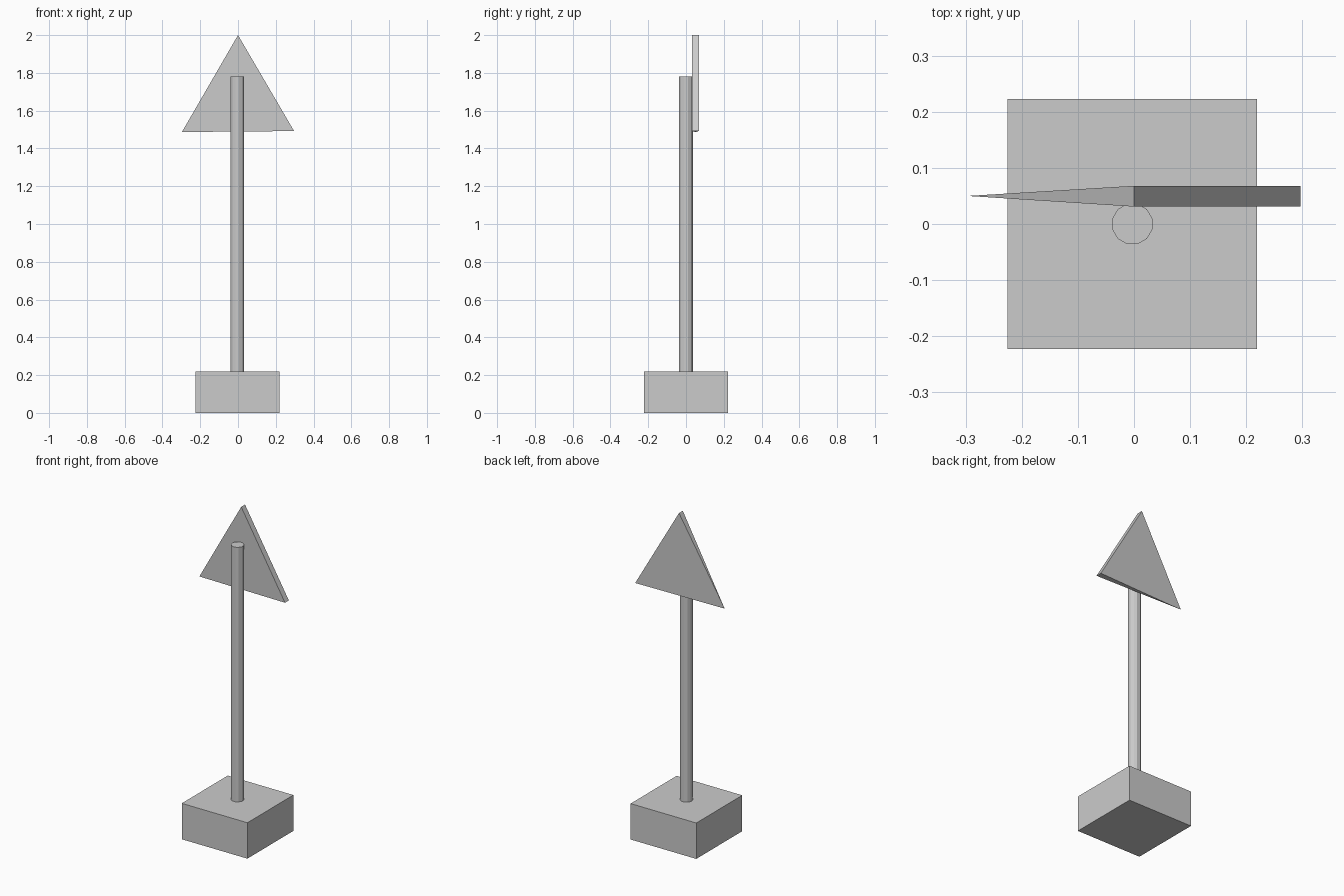
import bpy
import bmesh
from math import pi

if "Cube" in bpy.data.objects:
    bpy.data.objects.remove(bpy.data.objects["Cube"])

CX = -0.003  # base and post sit slightly left of the sign's centre


def finish(bm, name):
    bmesh.ops.recalc_face_normals(bm, faces=bm.faces)
    mesh = bpy.data.meshes.new(name)
    bm.to_mesh(mesh)
    bm.free()
    obj = bpy.data.objects.new(name, mesh)
    bpy.context.collection.objects.link(obj)
    return obj


# Square foot block
bpy.ops.mesh.primitive_cube_add(size=1, location=(CX, 0, 0.11))
base = bpy.context.object
base.name = "base_block"
base.scale = (0.445, 0.445, 0.22)

# Low-poly post standing on the block
bpy.ops.mesh.primitive_cylinder_add(vertices=12, radius=0.037, depth=1.56,
                                    location=(CX, 0, 1.0), rotation=(0, 0, pi / 12))
bpy.context.object.name = "post"

# Triangular sign plate: full thickness at apex and right, pinched to a point at left
bm = bmesh.new()
left = bm.verts.new((-0.297, 0.05, 1.487))
apex_f, apex_b = [bm.verts.new((0, y, 2.0)) for y in (0.031, 0.068)]
right_f, right_b = [bm.verts.new((0.297, y, 1.492)) for y in (0.031, 0.068)]
for face in ((left, right_f, apex_f), (left, apex_b, right_b),
             (left, apex_f, apex_b), (left, right_b, right_f),
             (apex_f, right_f, right_b, apex_b)):
    bm.faces.new(face)
finish(bm, "sign_plate")
